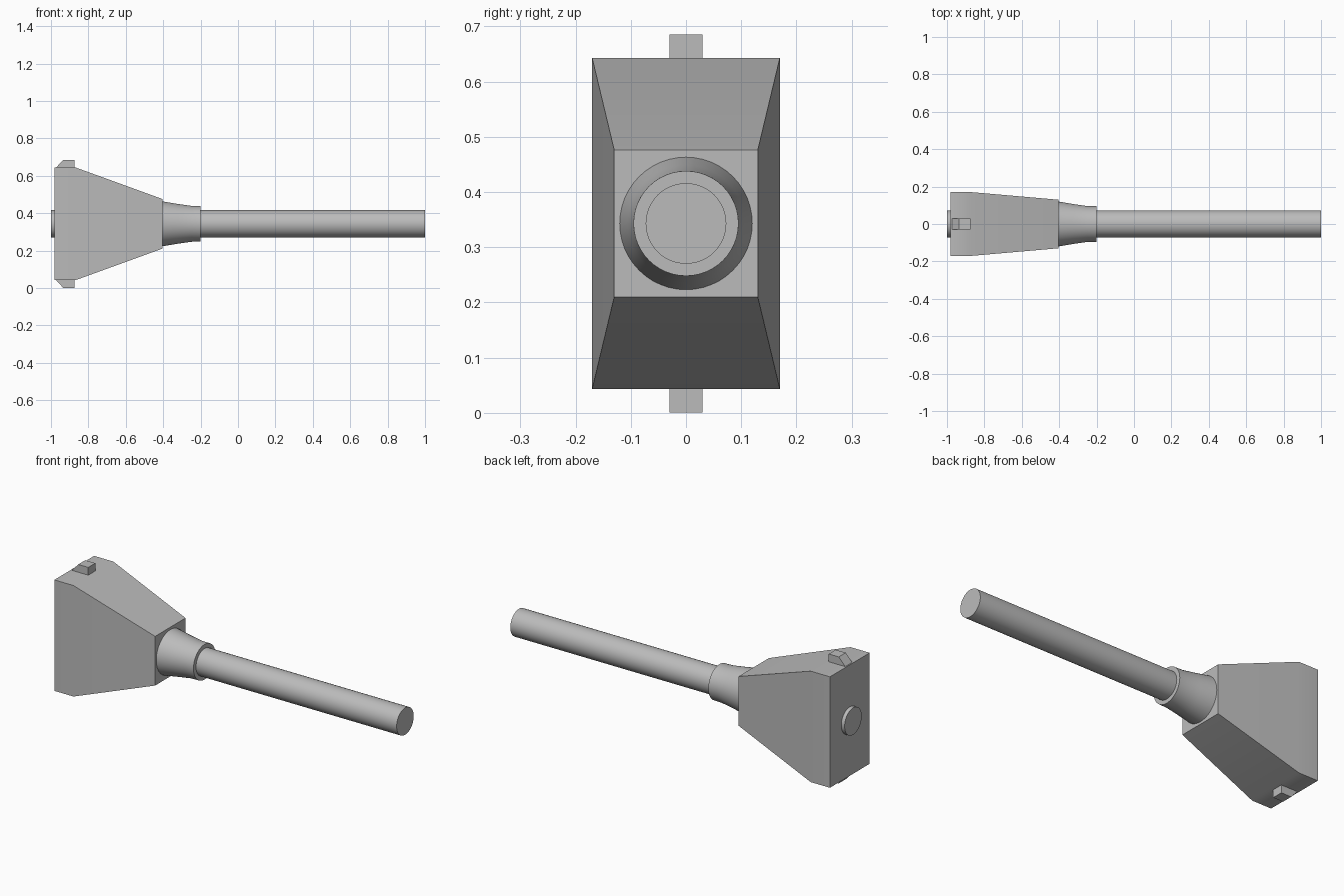
import bpy
import bmesh
import math
from mathutils import Matrix

cube = bpy.data.objects.get("Cube")
if cube:
    bpy.data.objects.remove(cube, do_unlink=True)

MID = 0.343  # height of the rod axis

grey = bpy.data.materials.new("plain grey")
grey.use_nodes = True
grey.diffuse_color = (0.5, 0.5, 0.5, 1)
grey.node_tree.nodes["Principled BSDF"].inputs["Base Color"].default_value = (0.5, 0.5, 0.5, 1)


def finish(name, bm):
    """Turn a bmesh into a named object shaded smooth below 30 degrees."""
    bmesh.ops.recalc_face_normals(bm, faces=bm.faces)
    mesh = bpy.data.meshes.new(name)
    bm.to_mesh(mesh)
    bm.free()
    mesh.materials.append(grey)
    obj = bpy.data.objects.new(name, mesh)
    bpy.context.collection.objects.link(obj)
    bpy.ops.object.select_all(action="DESELECT")
    obj.select_set(True)
    bpy.context.view_layer.objects.active = obj
    bpy.ops.object.shade_smooth_by_angle(angle=math.radians(30))
    return obj


def loft(name, rings):
    """Bridge equal-sized rings of points and cap both ends."""
    bm = bmesh.new()
    rows = [[bm.verts.new(p) for p in ring] for ring in rings]
    for a, b in zip(rows, rows[1:]):
        for i in range(len(a)):
            j = (i + 1) % len(a)
            bm.faces.new((a[i], a[j], b[j], b[i]))
    bm.faces.new(rows[0])
    bm.faces.new(rows[-1])
    return finish(name, bm)


def circle(x, r, n=48):
    return [(x, r * math.cos(i * math.tau / n), MID + r * math.sin(i * math.tau / n))
            for i in range(n)]


def rectangle(x, y, z):
    return [(x, sy * y, MID + sz * z) for sy, sz in ((-1, -1), (1, -1), (1, 1), (-1, 1))]


# Tapered head: short straight block, then a wedge towards the collar
head = loft("head", [rectangle(-0.98, 0.17, 0.3), rectangle(-0.865, 0.17, 0.3),
                     rectangle(-0.405, 0.13, 0.133)])
weighted = head.modifiers.new("weighted normals", "WEIGHTED_NORMAL")
weighted.keep_sharp = True

# Flared collar and the rod running through everything
loft("collar", [circle(x, r) for x, r in
                ((-0.405, 0.12), (-0.32, 0.106), (-0.25, 0.096), (-0.2, 0.095))])
loft("rod", [circle(-1, 0.073), circle(1, 0.073)])

# Ramped latches on the top and bottom of the head
PROFILE = ((-0.975, 0.298), (-0.935, 0.342), (-0.875, 0.342), (-0.875, 0.298))
for name, side in (("top_latch", 1), ("bottom_latch", -1)):
    loft(name, [[(x, y, MID + side * z) for x, z in PROFILE] for y in (-0.03, 0.03)])
